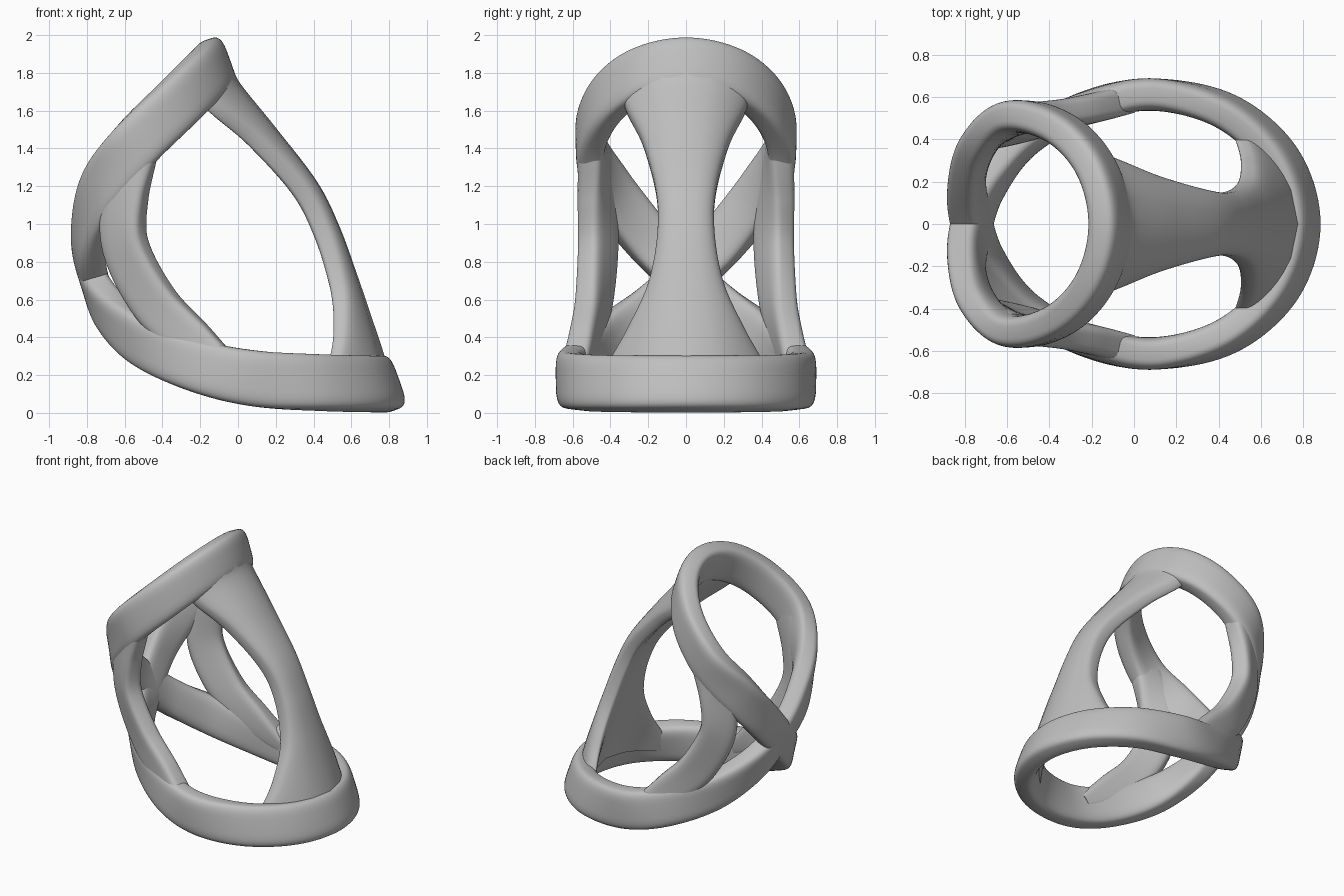
import bpy
import math
from mathutils import Vector

cube = bpy.data.objects.get("Cube")
if cube:
    bpy.data.objects.remove(cube, do_unlink=True)

grey = bpy.data.materials.new("plain grey")
grey.use_nodes = True
colour = (0.52, 0.52, 0.52, 1)
grey.diffuse_color = colour
grey.node_tree.nodes["Principled BSDF"].inputs["Base Color"].default_value = colour


def spline(stations, closed, steps):
    """Smooth curve through stations of any dimension."""
    n = len(stations)
    pick = (lambda i: stations[i % n]) if closed else (lambda i: stations[max(0, min(n - 1, i))])
    out = []
    for i in range(n if closed else n - 1):
        quad = [pick(i + k) for k in (-1, 0, 1, 2)]
        for s in range(steps):
            t = s / steps
            out.append([b + t * (c - a + t * (2 * a - 5 * b + 4 * c - d + t * (3 * (b - c) + d - a))) / 2
                        for a, b, c, d in zip(*quad)])
    if not closed:
        out.append(list(stations[-1]))
    return out


def section(sides, power):
    """Rounded rectangle outline in the unit square."""
    def soft(v):
        return math.copysign(abs(v) ** (2 / power), v)
    angles = [2 * math.pi * k / sides for k in range(sides)]
    return [(soft(math.cos(a)), soft(math.sin(a))) for a in angles]


def sweep(name, stations, thick, closed=False, bow=0, steps=10, sides=40):
    """Band through stations of position, outward normal and half width."""
    path = spline(stations, closed, steps)
    n = len(path)
    outline = section(sides, 3.8)
    verts = []
    for i, p in enumerate(path):
        ahead = path[(i + 1) % n] if closed else path[min(i + 1, n - 1)]
        behind = path[i - 1] if closed else path[max(i - 1, 0)]
        tangent = (Vector(ahead[:3]) - Vector(behind[:3])).normalized()
        across = Vector(p[3:6]).cross(tangent).normalized()
        normal = tangent.cross(across)
        for u, v in outline:
            u *= p[6]
            verts.append(Vector(p[:3]) + across * u + normal * (v * thick - bow * u * u))
    faces = []
    for i in range(n if closed else n - 1):
        a, b = i * sides, (i + 1) % n * sides
        for k in range(sides):
            m = (k + 1) % sides
            faces.append((a + k, a + m, b + m, b + k))
    if not closed:
        faces += [tuple(reversed(range(sides))), tuple(range((n - 1) * sides, n * sides))]
    mesh = bpy.data.meshes.new(name)
    mesh.from_pydata(verts, [], faces)
    mesh.materials.append(grey)
    obj = bpy.data.objects.new(name, mesh)
    bpy.context.collection.objects.link(obj)
    bpy.ops.object.select_all(action="DESELECT")
    obj.select_set(True)
    bpy.context.view_layer.objects.active = obj
    bpy.ops.object.mode_set(mode="EDIT")
    bpy.ops.mesh.select_all(action="SELECT")
    bpy.ops.mesh.normals_make_consistent(inside=False)
    bpy.ops.object.mode_set(mode="OBJECT")
    bpy.ops.object.shade_smooth_by_angle(angle=math.radians(50))


def flip(s):
    return (s[0], -s[1], s[2], s[3], -s[4], s[5], s[6])


def arc(cx, rx, ry, height, half_width):
    """Quarter ellipse of stations from the front middle round to the side."""
    out = []
    for a in (0, 30, 60, 90):
        c, s = math.cos(math.radians(a)), math.sin(math.radians(a))
        x = cx + rx * c
        out.append((x, ry * s, height(x), c, s, .36 * c, half_width))
    return out


# Double loop: upper ring, crossing at the back, lower ring, and back again
upper = [flip(s) for s in arc(-.545, .43, .507, lambda x: 1.96 + x, .14)]
lower = arc(.1, .68, .612, lambda x: .153 + .06 * (.78 - x) ** 2, .148)
crossing = [
    (-.715, -.4, 1.18, -.6, -.75, 0, .138),
    (-.79, -.2, .92, -.95, -.3, -.1, .13),
    (-.765, 0, .715, -1, 0, -.35, .122),
    (-.68, .2, .54, -.85, .45, -.3, .125),
    (-.5, .41, .38, -.6, .75, -.15, .135),
    (-.2, .56, .245, -.2, 1, 0, .14),
]
half = upper + crossing + lower[::-1]
sweep("crossed_ring_band", half + [flip(s) for s in half[-2:0:-1]], .077, closed=True)

# Broad hourglass panel joining the two rings
panel = [(-.09, 1.80, .33), (-.04, 1.70, .325), (.145, 1.47, .23), (.36, 1.19, .16), (.475, .96, .152),
         (.57, .70, .2), (.645, .48, .31), (.705, .30, .425), (.74, .18, .45)]
sweep("hourglass_panel", [(x, 0, z, .9, 0, .4, w) for x, z, w in panel], .068, bow=1.2)

# Curved side struts, their ends buried in the rings
strut = [
    (-.53, .5, 1.40, -.1, 1, 0, .11),
    (-.595, .475, 1.15, -.45, .87, 0, .12),
    (-.595, .465, .88, -.55, .83, 0, .125),
    (-.44, .49, .58, -.45, .87, 0, .125),
    (-.23, .54, .375, -.25, 1, 0, .11),
    (-.03, .595, .225, 0, 1, 0, .06),
]
sweep("left_strut", strut, .072)
sweep("right_strut", [flip(s) for s in strut], .072)
